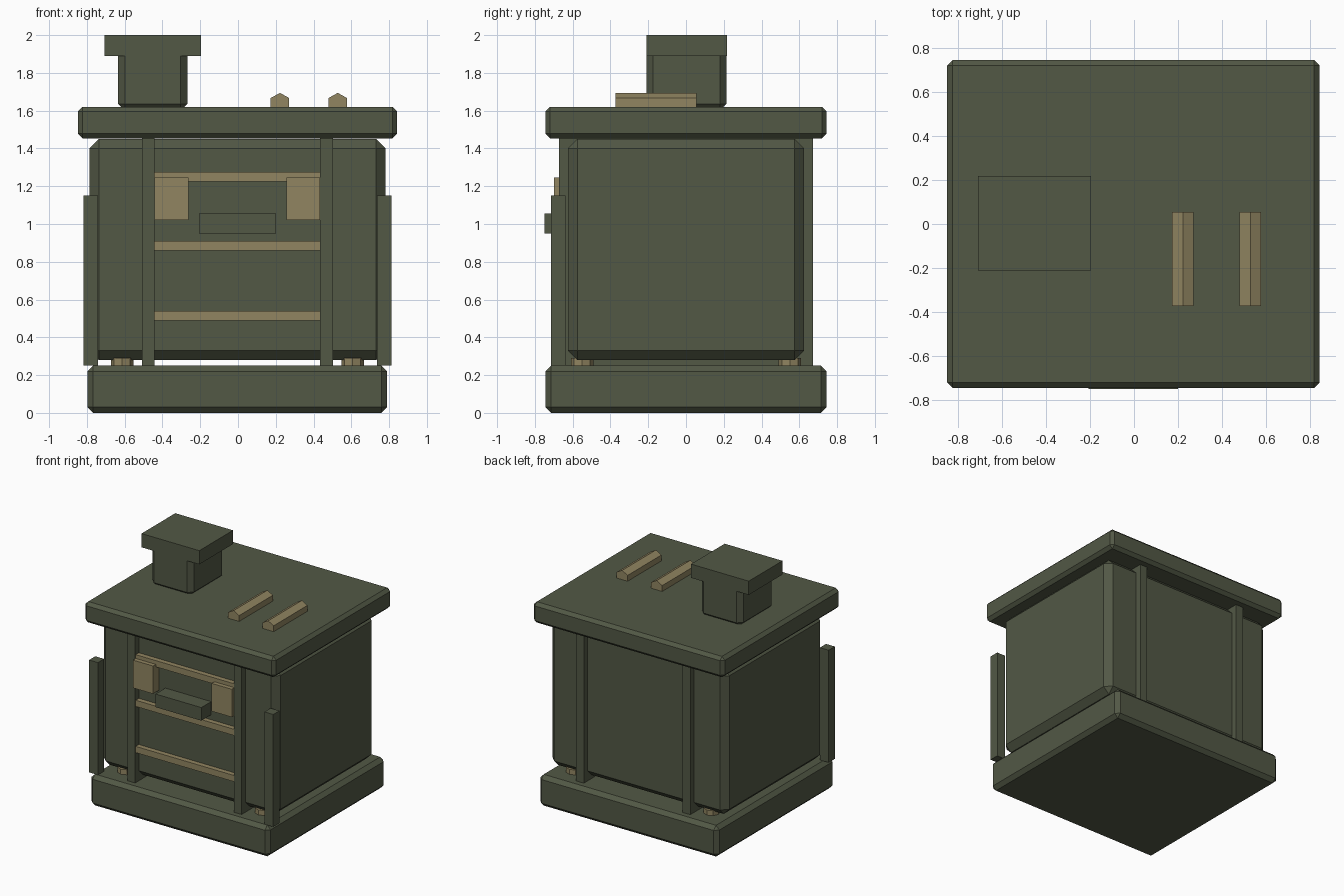
import bpy, bmesh, math
from mathutils import Matrix

if "Cube" in bpy.data.objects:
    bpy.data.objects.remove(bpy.data.objects["Cube"])

def material(name, rgb):
    m = bpy.data.materials.new(name)
    m.diffuse_color = (*rgb, 1)
    m.use_nodes = True
    m.node_tree.nodes["Principled BSDF"].inputs["Base Color"].default_value = m.diffuse_color
    return m

GREEN = material("dark olive green", (0.085, 0.098, 0.060))
TAN = material("dull brass", (0.283, 0.235, 0.119))

def finish(name, bm, mat):
    bmesh.ops.recalc_face_normals(bm, faces=bm.faces)
    me = bpy.data.meshes.new(name)
    bm.to_mesh(me)
    bm.free()
    me.materials.append(mat)
    ob = bpy.data.objects.new(name, me)
    bpy.context.collection.objects.link(ob)
    return ob

def box(name, x, y, z, mat, bevel=0):
    """Box from (min, max) ranges with optional one-step chamfer."""
    bm = bmesh.new()
    bmesh.ops.create_cube(bm, size=1)
    for v in bm.verts:
        v.co = [r[0] if c < 0 else r[1] for c, r in zip(v.co, (x, y, z))]
    if bevel:
        bmesh.ops.bevel(bm, geom=bm.edges[:], offset=bevel, segments=1,
                        affect='EDGES', profile=0.5)
    return finish(name, bm, mat)

# Main masses
box("base_plinth", (-0.797, 0.79), (-0.745, 0.745), (0, 0.25), GREEN, 0.03)
box("stove_body", (-0.787, 0.781), (-0.625, 0.625), (0.28, 1.45), GREEN, 0.05)
box("top_plate", (-0.848, 0.843), (-0.745, 0.745), (1.453, 1.62), GREEN, 0.025)

# Chimney
box("chimney_stem", (-0.635, -0.268), (-0.21, 0.215), (1.60, 1.93), GREEN, 0.036)
box("chimney_cap", (-0.708, -0.196), (-0.21, 0.217), (1.89, 2.0), GREEN)

# Repeated left and right parts
for side, s in (("left", -1), ("right", 1)):
    def span(a, b):
        return tuple(sorted((s * a - 0.003, s * b - 0.003)))
    box(f"frame_post_{side}", span(0.438, 0.506), (-0.673, 0.673), (0.25, 1.455), GREEN)
    box(f"corner_post_{side}", span(0.738, 0.816), (-0.715, -0.637), (0.25, 1.15), GREEN)
    box(f"door_hinge_{side}", span(0.26, 0.438), (-0.70, -0.61), (1.022, 1.245), TAN)
    for end, t in (("front", -1), ("back", 1)):
        bm = bmesh.new()
        bmesh.ops.create_cone(bm, cap_ends=True, segments=8, radius1=0.06,
                              radius2=0.06, depth=0.06,
                              matrix=Matrix.Translation((s * 0.61 - 0.003, t * 0.55, 0.26)))
        finish(f"foot_{end}_{side}", bm, TAN)

# Door strips and handle
for i, z in enumerate((0.515, 0.885, 1.25)):
    box(f"door_strip_{i + 1}", (-0.441, 0.435), (-0.665, -0.61), (z - 0.025, z + 0.025), TAN)
box("door_handle", (-0.206, 0.2), (-0.75, -0.61), (0.95, 1.055), GREEN)

# Ridged rails on the top plate: extruded pentagon
for i, x in enumerate((0.222, 0.528)):
    bm = bmesh.new()
    profile = [(-0.049, 1.61), (0.049, 1.61), (0.049, 1.667), (0, 1.694), (-0.049, 1.667)]
    face = bm.faces.new([bm.verts.new((x + px, -0.373, pz)) for px, pz in profile])
    ext = bmesh.ops.extrude_face_region(bm, geom=[face])
    bmesh.ops.translate(bm, vec=(0, 0.428, 0),
                        verts=[v for v in ext["geom"] if isinstance(v, bmesh.types.BMVert)])
    # Rebuild the start cap if the extrusion removed it
    if not any(all(abs(v.co.y + 0.373) < 1e-5 for v in f.verts) for f in bm.faces):
        bmesh.ops.holes_fill(bm, edges=bm.edges[:], sides=5)
    finish(f"top_rail_{i + 1}", bm, TAN)
